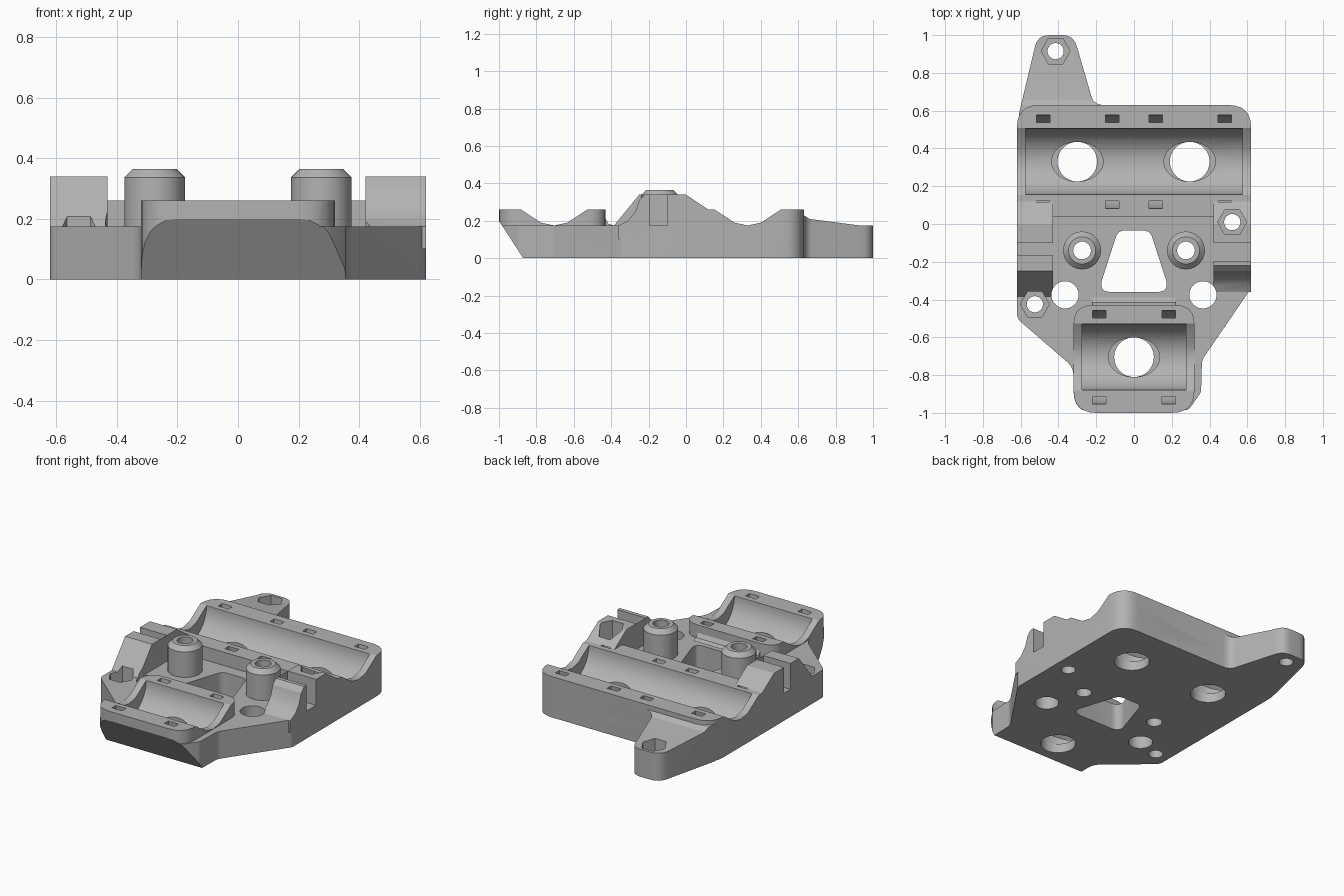
import bpy, bmesh, math
from mathutils import Vector

if "Cube" in bpy.data.objects:
    bpy.data.objects.remove(bpy.data.objects["Cube"])

grey = bpy.data.materials.new("light grey plastic")
grey.use_nodes = True
grey.diffuse_color = (0.45, 0.45, 0.45, 1)
grey.node_tree.nodes["Principled BSDF"].inputs["Base Color"].default_value = (0.45, 0.45, 0.45, 1)


def rounded(corners, steps=6):
    """Turn (x, y, radius) corners into a rounded outline."""
    out = []
    for i, (x, y, r) in enumerate(corners):
        p = Vector((x, y))
        a = Vector(corners[i - 1][:2]) - p
        b = Vector(corners[(i + 1) % len(corners)][:2]) - p
        if r == 0:
            out.append(p)
            continue
        t = min(r / math.tan(a.angle(b) / 2), 0.48 * a.length, 0.48 * b.length)
        start, end = p + a.normalized() * t, p + b.normalized() * t
        for k in range(steps + 1):
            u = k / steps
            out.append(start * (1 - u) ** 2 + p * 2 * u * (1 - u) + end * u ** 2)
    return out


def prism(name, points, lo, hi, axis="z"):
    """Extrude an outline: (x, y) along z, or (y, z) along x."""
    place = (lambda p, h: (p[0], p[1], h)) if axis == "z" else (lambda p, h: (h, p[0], p[1]))
    bm = bmesh.new()
    rings = [[bm.verts.new(place(p, h)) for p in points] for h in (lo, hi)]
    for ring in rings:
        bm.faces.new(ring)
    for i in range(len(points)):
        bm.faces.new((rings[0][i - 1], rings[0][i], rings[1][i], rings[1][i - 1]))
    bmesh.ops.recalc_face_normals(bm, faces=bm.faces)
    mesh = bpy.data.meshes.new(name)
    bm.to_mesh(mesh)
    bm.free()
    mesh.materials.append(grey)
    obj = bpy.data.objects.new(name, mesh)
    bpy.context.collection.objects.link(obj)
    return obj


def circle(cx, cy, r, n=40, turn=0.0, stretch=1.0):
    angles = [turn + 2 * math.pi * k / n for k in range(n)]
    return [(cx + stretch * r * math.cos(a), cy + r * math.sin(a)) for a in angles]


def combine(target, tool, operation):
    """Merge or cut with a tool body, then discard the tool."""
    tool.hide_render = True
    mod = target.modifiers.new("combine", "BOOLEAN")
    mod.operation, mod.solver, mod.object = operation, "EXACT", tool
    bpy.context.view_layer.objects.active = target
    bpy.ops.object.modifier_apply(modifier=mod.name)
    bpy.data.objects.remove(tool)


# Base plate
body = prism("carriage_body", rounded([
    (-.62, .63, .12), (.62, .63, .12), (.62, -.34, .05), (.36, -.72, .08),
    (.355, -.89, .05), (.28, -1, .1), (-.32, -1, .12), (-.32, -.76, .1),
    (-.62, -.5, .06)]), 0, .175)


def add(tool):
    combine(body, tool, "UNION")


def cut(tool):
    combine(body, tool, "DIFFERENCE")


# Rear and front bearing housings
add(prism("rear_housing", rounded([
    (-.62, .04, 0), (.62, .04, 0), (.62, .63, .12), (-.62, .63, .12)]), .1, .26))
add(prism("front_housing", rounded([
    (-.32, -1, .12), (.32, -1, .12), (.32, -.43, .1), (-.32, -.43, .1)]), .1, .26))
add(prism("housing_fillet", [(-.43, .1), (-.39, .1), (-.39, .176), (-.415, .185), (-.43, .21)],
          -.22, .22, "x"))

# Rear mounting arm with a sloped top
arm = prism("mounting_arm", rounded([
    (-.61, .5, 0), (-.61, .58, 0), (-.51, 1, .08), (-.32, 1, .08),
    (-.215, .64, .06), (-.12, .62, 0), (-.12, .5, 0)]), 0, .4)
combine(arm, prism("arm_slope", [(.4, .255), (.63, .23), (.66, .21), (.93, .175), (1.1, .175), (1.1, .5),
                                 (.4, .5)], -1, 1, "x"), "DIFFERENCE")
add(arm)

# Belt clamp blocks on both sides
rear_edge = [(0, .34), (.12, .26), (.12, .1)]
add(prism("right_clamp", [(-.385, .1), (-.385, .175), (-.25, .34)] + rear_edge, -.62, -.43, "x"))
add(prism("left_clamp", [(-.36, .1), (-.36, .175), (-.31, .2), (-.27, .25), (-.25, .31), (-.22, .34)]
          + rear_edge, .42, .62, "x"))

# Round bosses with chamfered tops
for x in (-.275, .275):
    boss = prism("boss", circle(x, -.14, .1), .1, .365)
    bevel = boss.modifiers.new("chamfer", "BEVEL")
    bevel.width, bevel.segments = .028, 1
    bpy.context.view_layer.objects.active = boss
    bpy.ops.object.modifier_apply(modifier="chamfer")
    add(boss)

# Slanted underside of the front end
cut(prism("underside_slope", [(-1.2, .2), (-1, .2), (-.805, -.1), (-1.2, -.1)], -1, 1, "x"))

# Bearing seats, shallow end clearances, strap channels and openings
for y, half, straps, holes in ((.33, .575, (-.48, -.115, .115, .48), (-.3, .295)),
                               (-.705, .275, (-.185, .185), (0,))):
    cut(prism("end_clearance", [(y - .18, .262), (y - .07, .19), (y, .175), (y + .07, .19),
                                (y + .18, .262), (y + .18, .3), (y - .18, .3)],
              -half - .06, half + .06, "x"))
    cut(prism("bearing_seat", circle(y, .26, .175, 64), -half, half, "x"))
    for x in straps:
        arc = [math.pi * (1 + k / 24) for k in range(25)]
        outline = [(y + .248 * math.cos(a), .262 + .248 * math.sin(a)) for a in arc]
        outline += [(y + .208 * math.cos(a), .262 + .208 * math.sin(a)) for a in reversed(arc)]
        cut(prism("strap_channel", outline, x - .036, x + .036, "x"))
    for x in holes:
        cut(prism("bearing_hole", circle(x, y, .105), -.1, .2))
        cut(prism("hole_relief", circle(x, y, .105, 40, 0, 1.3), .06, .2))

# Belt slots through the clamps
cut(prism("right_slot", [(-.165, .175), (-.1, .175), (-.1, .5), (-.165, .5)], -.7, -.43, "x"))
cut(prism("left_slot", [(-.195, .175), (-.1, .175), (-.1, .5), (-.195, .5)], .42, .7, "x"))

# Triangular window and round holes
cut(prism("window", rounded([
    (-.085, -.035, .05), (.085, -.035, .05), (.19, -.36, .05), (-.19, -.36, .05)]), -.1, .3))
for x in (-.365, .365):
    cut(prism("deck_hole", circle(x, -.375, .072), -.1, .3))
    cut(prism("boss_hole", circle(math.copysign(.275, x), -.14, .047, 24), -.1, .5))

# Nut pockets with screw holes
for x, y, floor in ((-.415, .915, .08), (-.525, -.425, .08), (.52, .01, .17)):
    cut(prism("nut_pocket", circle(x, y, .077, 6), floor, .5))
    cut(prism("screw_hole", circle(x, y, .043, 24), -.1, .5))

# Smooth curved walls, keep the edges crisp
for obj in bpy.context.selected_objects:
    obj.select_set(False)
body.select_set(True)
bpy.context.view_layer.objects.active = body
bpy.ops.object.shade_smooth_by_angle(angle=math.radians(25))
